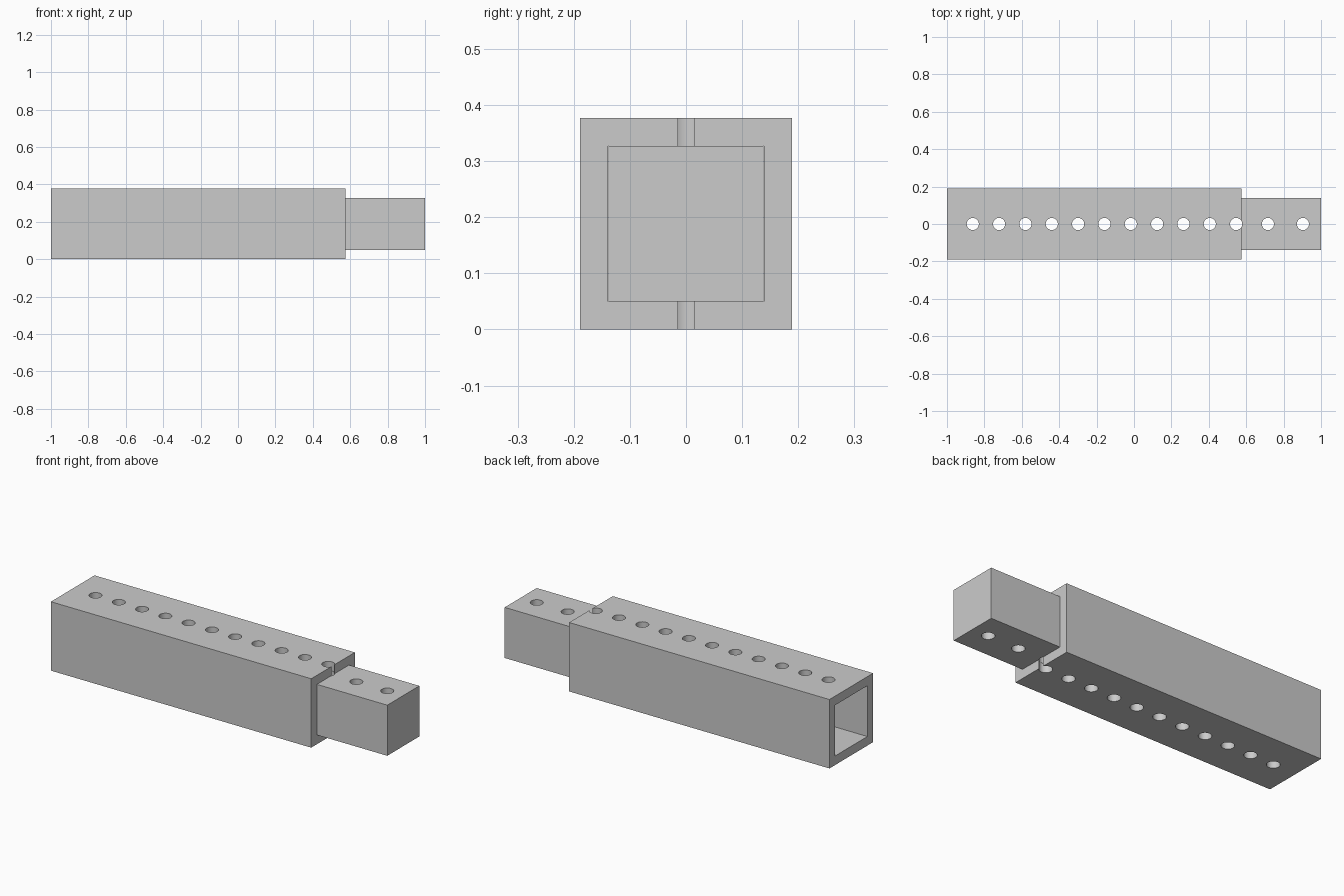
import bpy, bmesh, math
from mathutils import Matrix

if "Cube" in bpy.data.objects:
    bpy.data.objects.remove(bpy.data.objects["Cube"])

HALF = 0.1885      # half width of the outer tube
BORE = 0.1388      # half width of the tube's square bore
BAR = 0.1384       # half width of the inner bar
MID = HALF         # height of the common axis
TUBE_X = (-1.0, 0.575)
BAR_X = (0.447, 1.0)
HOLE_R = 0.0325

grey = bpy.data.materials.new("plain_grey")
grey.diffuse_color = (0.6, 0.6, 0.6, 1)
grey.use_nodes = True
grey.node_tree.nodes["Principled BSDF"].inputs["Base Color"].default_value = grey.diffuse_color


def make_object(name, bm):
    bmesh.ops.recalc_face_normals(bm, faces=bm.faces[:])
    mesh = bpy.data.meshes.new(name)
    bm.to_mesh(mesh)
    bm.free()
    mesh.materials.append(grey)
    ob = bpy.data.objects.new(name, mesh)
    bpy.context.collection.objects.link(ob)
    return ob


def square(bm, x, half):
    return [bm.verts.new((x, sy * half, MID + sz * half))
            for sy, sz in ((-1, -1), (1, -1), (1, 1), (-1, 1))]


def bridge(bm, a, b):
    for i in range(4):
        j = (i + 1) % 4
        bm.faces.new((a[i], a[j], b[j], b[i]))


def drill(ob, centres):
    """Cut a row of vertical round holes through the part."""
    bm = bmesh.new()
    for x in centres:
        bmesh.ops.create_cone(bm, cap_ends=True, segments=32, radius1=HOLE_R,
                              radius2=HOLE_R, depth=0.6,
                              matrix=Matrix.Translation((x, 0, MID)))
    cutter = make_object("hole_cutter", bm)
    cutter.hide_render = True
    mod = ob.modifiers.new("holes", 'BOOLEAN')
    mod.operation = 'DIFFERENCE'
    mod.solver = 'EXACT'
    mod.object = cutter
    bpy.ops.object.select_all(action='DESELECT')
    bpy.context.view_layer.objects.active = ob
    ob.select_set(True)
    bpy.ops.object.modifier_apply(modifier=mod.name)
    bpy.data.objects.remove(cutter)
    bpy.ops.object.shade_smooth_by_angle(angle=math.radians(30))


# outer tube: square ring section, open at both ends
bm = bmesh.new()
outer = [square(bm, x, HALF) for x in TUBE_X]
inner = [square(bm, x, BORE) for x in TUBE_X]
bridge(bm, *outer)
bridge(bm, *inner)
for o, i in zip(outer, inner):
    bridge(bm, o, i)
tube = make_object("outer_tube", bm)
# the last hole breaks through the end of the tube
drill(tube, [-0.862 + 0.1408 * i for i in range(11)])

# solid inner bar pushed into the end of the tube
bm = bmesh.new()
ends = [square(bm, x, BAR) for x in BAR_X]
bridge(bm, *ends)
for e in ends:
    bm.faces.new(e)
bar = make_object("inner_bar", bm)
drill(bar, [0.546, 0.716, 0.903])
